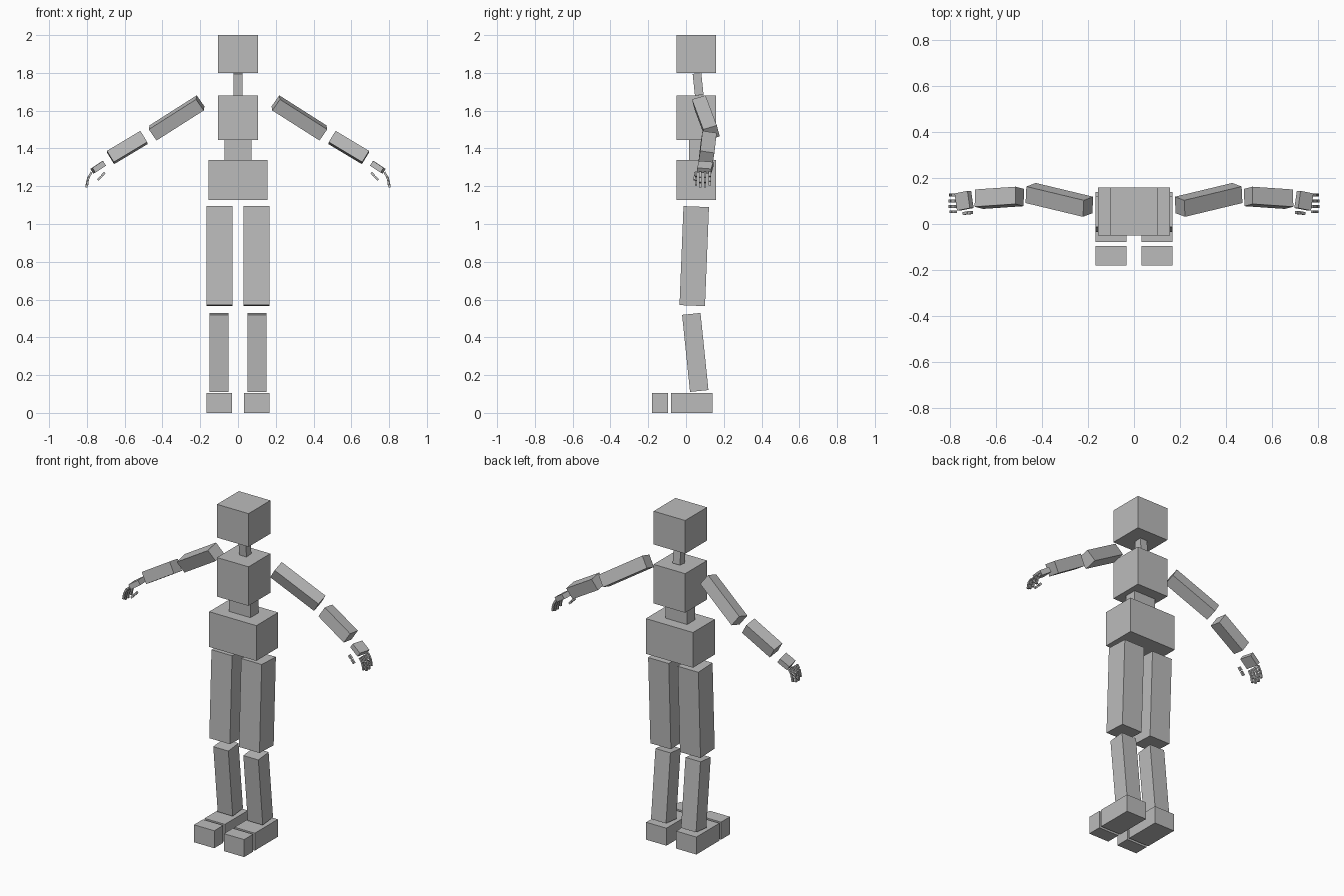
import bpy
from mathutils import Vector, Matrix

if "Cube" in bpy.data.objects:
    bpy.data.objects.remove(bpy.data.objects["Cube"])

grey = bpy.data.materials.new("plain_grey")
grey.diffuse_color = (0.5, 0.5, 0.5, 1)
grey.use_nodes = True
grey.node_tree.nodes["Principled BSDF"].inputs["Base Color"].default_value = grey.diffuse_color


def finish(name, matrix):
    bpy.ops.mesh.primitive_cube_add(size=1)
    ob = bpy.context.object
    ob.name = name
    ob.matrix_world = matrix
    ob.data.materials.append(grey)
    return ob


def block(name, lo, hi):
    """Upright box between two corners."""
    lo, hi = Vector(lo), Vector(hi)
    return finish(name, Matrix.LocRotScale((lo + hi) / 2, None, hi - lo))


def bone(name, a, b, width, thick, side=(0, 1, 0)):
    """Box running from a to b, with its width along the side direction."""
    a, b, w = Vector(a), Vector(b), Vector(side)
    d = (b - a).normalized()
    w = (w - d * w.dot(d)).normalized()
    rot = Matrix((d, w, d.cross(w))).transposed()
    size = Vector(((b - a).length, width, thick))
    return finish(name, Matrix.LocRotScale((a + b) / 2, rot.to_quaternion(), size))


# Torso and head
block("head", (-.105, -.05, 1.8), (.105, .158, 2))
bone("neck", (0, .07, 1.682), (0, .058, 1.797), .046, .048)
block("chest", (-.105, -.05, 1.445), (.105, .158, 1.68))
block("waist", (-.072, .016, 1.34), (.072, .092, 1.445))
block("hips", (-.157, -.05, 1.128), (.157, .158, 1.34))

for label, s in (("right", 1), ("left", -1)):
    def limb(name, a, b, width, thick, side=(0, 1, 0)):
        flip = lambda p: (p[0] * s, p[1], p[2])
        bone(label + "_" + name, flip(a), flip(b), width, thick, flip(side))

    # Leg
    limb("thigh", (.0985, .054, 1.092), (.0985, .033, .568), .135, .137)
    limb("shin", (.1, .028, .524), (.1, .07, .116), .098, .1)
    x0, x1 = sorted((.032 * s, .167 * s))
    block(label + "_foot", (x0, -.079, 0), (x1, .14, .105))
    block(label + "_toes", (x0, -.18, 0), (x1, -.095, .105))

    # Arm
    limb("upper_arm", (.2, .075, 1.641), (.45, .135, 1.482), .075, .073, (-.006, .071, .023))
    limb("forearm", (.498, .12, 1.458), (.675, .108, 1.352), .076, .07, (0, .074, -.012))
    limb("palm", (.712, .107, 1.319), (.768, .096, 1.282), .076, .03, (.01, .074, -.005))

    # Fingers: three joints each, curling downwards
    for i, (y, reach) in enumerate(((.053, .85), (.076, 1), (.1, 1), (.126, .88))):
        path = [(.775 + dx * reach, y, 1.274 + dz * reach)
                for dx, dz in ((0, 0), (.018, -.03), (.025, -.057), (.028, -.083))]
        for j in range(3):
            a, b = Vector(path[j]), Vector(path[j + 1])
            limb(f"finger_{i + 1}_joint_{j + 1}", a, a.lerp(b, .9), .012, .011)

    # Thumb
    limb("thumb_base", (.706, .05, 1.272), (.721, .049, 1.255), .014, .012)
    limb("thumb_tip", (.724, .048, 1.252), (.742, .046, 1.233), .013, .011)
